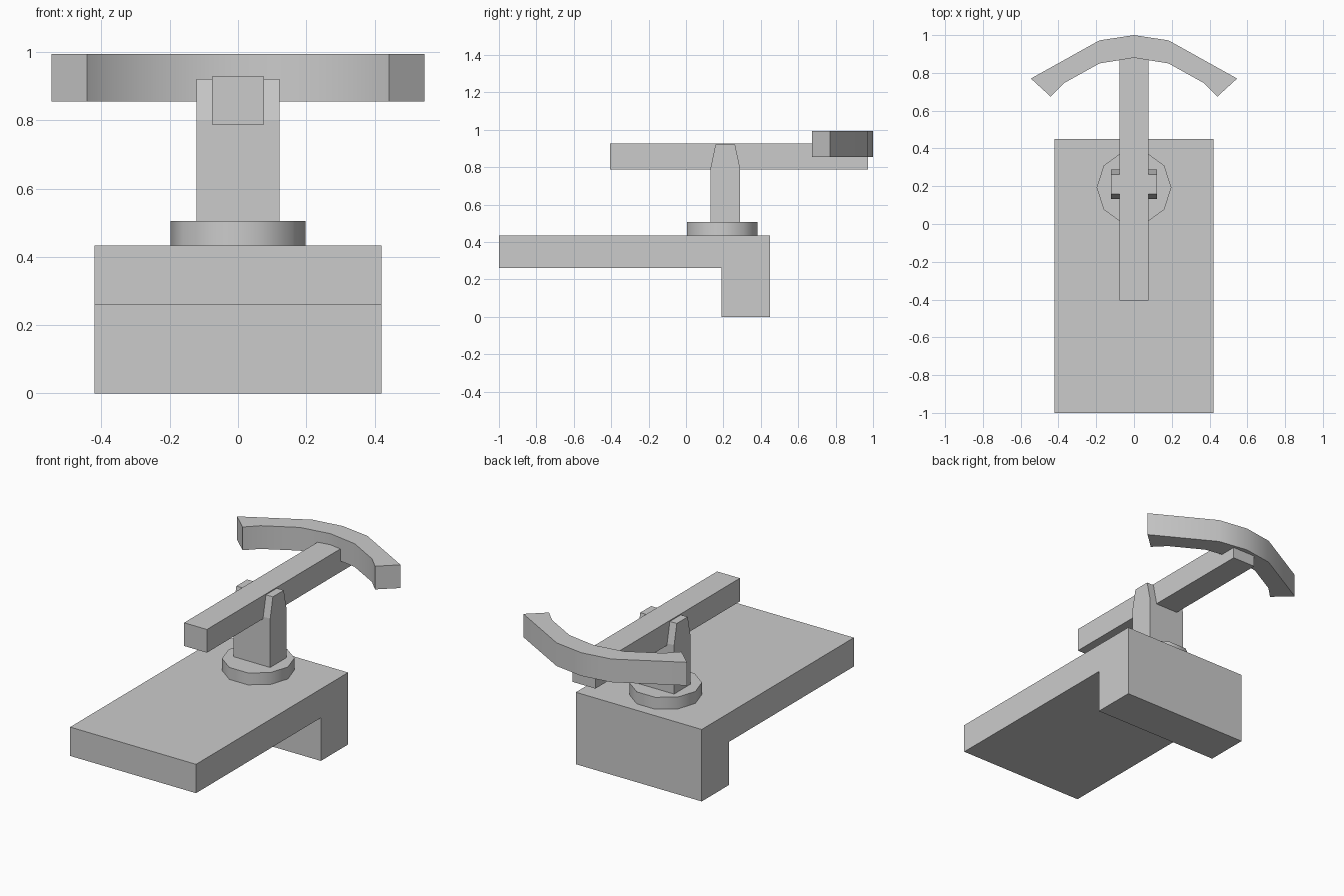
import bpy, bmesh, math
from mathutils import Vector

if "Cube" in bpy.data.objects:
    bpy.data.objects.remove(bpy.data.objects["Cube"])


def extrude(name, profile, offset, smooth=False):
    """Solid made by pushing a closed 3D outline along an offset."""
    bm = bmesh.new()
    face = bm.faces.new([bm.verts.new(p) for p in profile])
    result = bmesh.ops.extrude_face_region(bm, geom=[face], use_keep_orig=True)
    moved = [v for v in result["geom"] if isinstance(v, bmesh.types.BMVert)]
    bmesh.ops.translate(bm, verts=moved, vec=Vector(offset))
    bmesh.ops.recalc_face_normals(bm, faces=bm.faces[:])
    mesh = bpy.data.meshes.new(name)
    bm.to_mesh(mesh)
    bm.free()
    obj = bpy.data.objects.new(name, mesh)
    bpy.context.collection.objects.link(obj)
    if smooth:
        bpy.ops.object.select_all(action='DESELECT')
        obj.select_set(True)
        bpy.context.view_layer.objects.active = obj
        bpy.ops.object.shade_smooth_by_angle(angle=math.radians(40))
    return obj


def side_part(name, half_width, points):
    """Side (y, z) outline extruded across x."""
    return extrude(name, [(-half_width, y, z) for y, z in points],
                   (2 * half_width, 0, 0))


# L-shaped base: flat deck with a deep block under the back
side_part("base", 0.42, [(-1, 0.26), (0.19, 0.26), (0.19, 0), (0.45, 0),
                         (0.45, 0.434), (-1, 0.434)])

# Ten-sided swivel disc
ring = [(0.198 * math.cos(i * math.tau / 10),
         0.193 + 0.198 * math.sin(i * math.tau / 10), 0.434) for i in range(10)]
extrude("swivel_disc", ring, (0, 0, 0.072), smooth=True)

# Upright post with tapered top, straddling the bar
side_part("post", 0.122, [(0.132, 0.5), (0.288, 0.5), (0.288, 0.80),
                          (0.262, 0.922), (0.158, 0.922), (0.132, 0.80)])

# Long bar
side_part("bar", 0.076, [(-0.405, 0.788), (0.972, 0.788),
                         (0.972, 0.928), (-0.405, 0.928)])

# Curved bow at the back, mirrored half outline
half = [(0.183, 0.972), (0.546, 0.77), (0.442, 0.675), (0.372, 0.745), (0.183, 0.85)]
outline = ([(0, 1.0)] + half + [(0, 0.88)] + [(-x, y) for x, y in reversed(half)])
extrude("bow", [(x, y, 0.855) for x, y in outline], (0, 0, 0.14), smooth=True)
